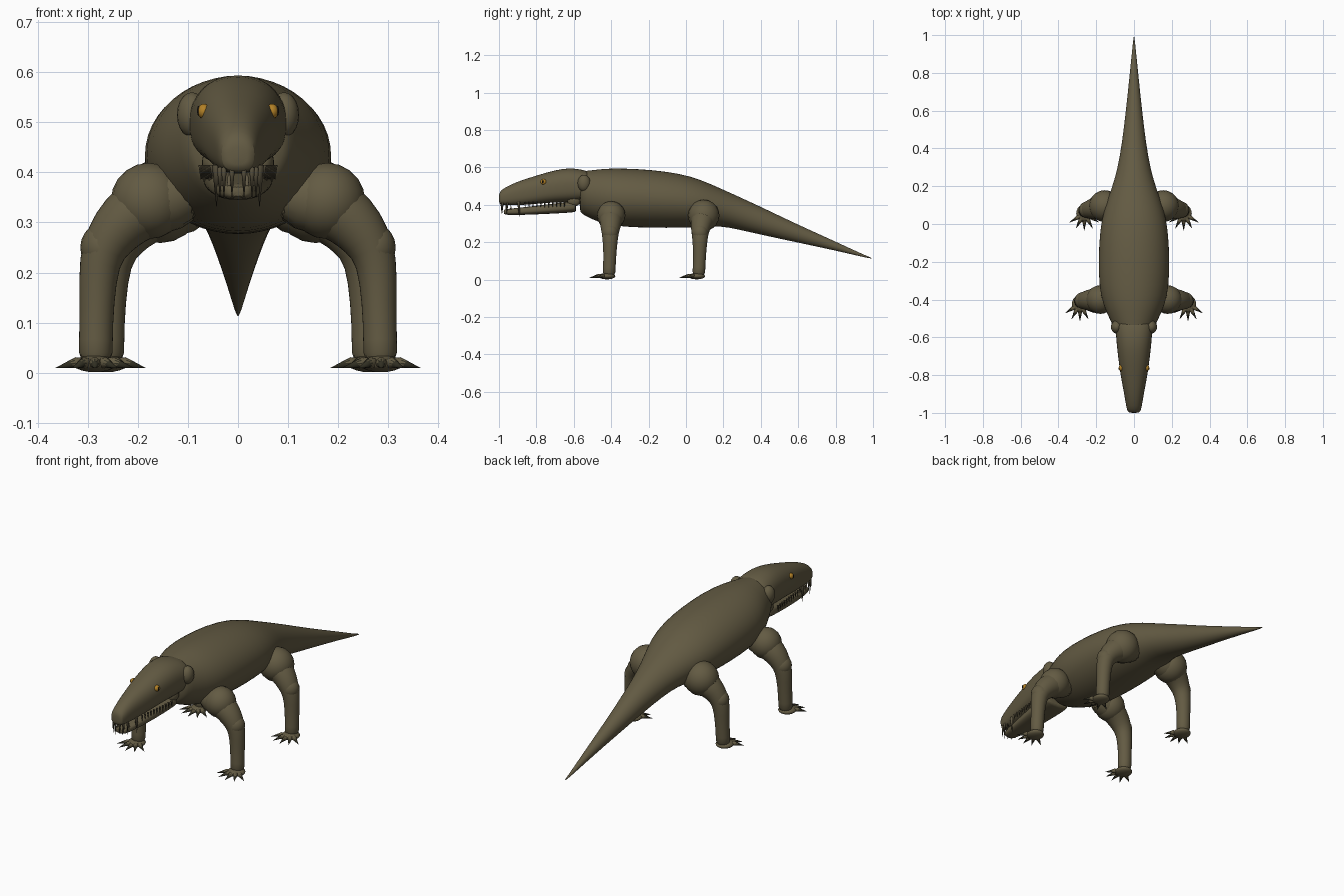
import bpy, bmesh, math
from mathutils import Vector, Matrix

if "Cube" in bpy.data.objects:
    bpy.data.objects.remove(bpy.data.objects["Cube"])


def material(name, rgb):
    m = bpy.data.materials.new(name)
    m.use_nodes = True
    m.diffuse_color = (*rgb, 1)
    m.node_tree.nodes["Principled BSDF"].inputs["Base Color"].default_value = (*rgb, 1)
    return m


SKIN = material("olive skin", (0.125, 0.104, 0.056))
TOOTH = material("dull tooth", (0.12, 0.10, 0.058))
CLAW = material("dark claw", (0.03, 0.028, 0.016))
AMBER = material("amber eye", (0.45, 0.22, 0.02))
BLACK = material("black", (0.012, 0.011, 0.01))


def finish(name, bm, mat, smooth=0):
    bmesh.ops.recalc_face_normals(bm, faces=bm.faces)
    me = bpy.data.meshes.new(name)
    bm.to_mesh(me)
    bm.free()
    me.materials.append(mat)
    ob = bpy.data.objects.new(name, me)
    bpy.context.collection.objects.link(ob)
    if smooth:
        sub = ob.modifiers.new("smooth", "SUBSURF")
        sub.levels = sub.render_levels = smooth
    bpy.ops.object.select_all(action="DESELECT")
    ob.select_set(True)
    bpy.context.view_layer.objects.active = ob
    bpy.ops.object.shade_smooth_by_angle(angle=math.radians(50))
    return ob


def bridge(bm, rings):
    n = len(rings[0])
    for a, b in zip(rings, rings[1:]):
        for i in range(n):
            j = (i + 1) % n
            bm.faces.new((a[i], a[j], b[j], b[i]))
    bm.faces.new(rings[0])
    bm.faces.new(rings[-1])


def power(v, e):
    return math.copysign(abs(v) ** e, v)


def loft(name, stations, square=1.0, flat=1.0, n=24):
    """Stations along y: (y, bottom, top, half width); flat squares the underside."""
    bm = bmesh.new()
    rings = []
    for y, lo, hi, w in stations:
        ring = []
        for i in range(n):
            a = math.tau * i / n
            c, s = math.cos(a), math.sin(a)
            e = square if s >= 0 else flat
            ring.append(bm.verts.new((w * power(c, e), y, (lo + hi) / 2 + (hi - lo) / 2 * power(s, e))))
        rings.append(ring)
    bridge(bm, rings)
    return finish(name, bm, SKIN, 1)


def tube(bm, path, n=16):
    """Round limb through (point, radius) pairs."""
    pts = [Vector(p) for p, r in path]
    rings = []
    for i, (p, r) in enumerate(path):
        t = (pts[min(i + 1, len(pts) - 1)] - pts[max(i - 1, 0)]).normalized()
        u = t.cross(Vector((0, 1, 0))).normalized()
        v = t.cross(u)
        rings.append([bm.verts.new(pts[i] + r * (u * math.cos(k * math.tau / n) + v * math.sin(k * math.tau / n)))
                      for k in range(n)])
    bridge(bm, rings)


def ball(bm, centre, radii, seg=20):
    bmesh.ops.create_uvsphere(bm, u_segments=seg, v_segments=seg // 2, radius=1,
                              matrix=Matrix.Translation(centre) @ Matrix.Diagonal((*radii, 1)))


def spike(bm, base, tip, r, seg=8):
    base, tip = Vector(base), Vector(tip)
    d = tip - base
    m = Matrix.Translation((base + tip) / 2) @ d.to_track_quat("Z", "Y").to_matrix().to_4x4()
    bmesh.ops.create_cone(bm, cap_ends=True, segments=seg, radius1=r, radius2=0, depth=d.length, matrix=m)


# Body and tail
loft("body_and_tail", [
    (-0.57, 0.37, 0.57, 0.085), (-0.56, 0.35, 0.58, 0.105), (-0.50, 0.32, 0.586, 0.13),
    (-0.43, 0.293, 0.595, 0.165), (-0.33, 0.28, 0.596, 0.187), (-0.18, 0.275, 0.588, 0.19),
    (-0.03, 0.275, 0.568, 0.182), (0.08, 0.28, 0.535, 0.16), (0.18, 0.287, 0.49, 0.122),
    (0.28, 0.267, 0.445, 0.09), (0.42, 0.235, 0.38, 0.065), (0.60, 0.197, 0.293, 0.043),
    (0.80, 0.155, 0.203, 0.022), (0.96, 0.117, 0.128, 0.006), (0.995, 0.112, 0.116, 0.001)])

# Head with blunt snout and flat palate
loft("skull", [
    (-1.0, 0.415, 0.45, 0.02), (-0.995, 0.402, 0.472, 0.034), (-0.97, 0.397, 0.492, 0.041),
    (-0.90, 0.397, 0.525, 0.052), (-0.82, 0.402, 0.55, 0.068), (-0.74, 0.41, 0.575, 0.08),
    (-0.66, 0.413, 0.594, 0.09), (-0.60, 0.415, 0.596, 0.095), (-0.54, 0.42, 0.585, 0.10),
    (-0.50, 0.45, 0.57, 0.09)], 0.9, 0.7)
loft("lower_jaw", [
    (-0.975, 0.352, 0.372, 0.02), (-0.965, 0.345, 0.377, 0.032), (-0.88, 0.345, 0.385, 0.047),
    (-0.76, 0.35, 0.40, 0.062), (-0.64, 0.356, 0.415, 0.07), (-0.595, 0.36, 0.42, 0.07),
    (-0.587, 0.365, 0.415, 0.065)], 0.6, 0.75)

for side, s in (("left", 1), ("right", -1)):
    # Cheek bulge, jaw hinge, eye and nostril
    bm = bmesh.new()
    ball(bm, (s * 0.092, -0.545, 0.515), (0.03, 0.035, 0.045))
    ball(bm, (s * 0.05, -0.60, 0.42), (0.022, 0.035, 0.03))
    finish(side + "_cheek", bm, SKIN)
    bm = bmesh.new()
    ball(bm, (s * 0.068, -0.762, 0.522), (0.013, 0.016, 0.015))
    finish(side + "_eye", bm, AMBER)
    bm = bmesh.new()
    ball(bm, (s * 0.079, -0.766, 0.523), (0.003, 0.004, 0.010), 10)
    ball(bm, (s * 0.027, -0.988, 0.452), (0.004, 0.004, 0.003), 10)
    finish(side + "_pupil_and_nostril", bm, BLACK)

    # Teeth: fangs, front teeth and a small row
    bm = bmesh.new()
    spike(bm, (s * 0.043, -0.895, 0.415), (s * 0.043, -0.89, 0.327), 0.009)
    for x, y in ((0.012, -0.985), (0.028, -0.98), (0.036, -0.955)):
        spike(bm, (s * x, y, 0.41), (s * x, y - 0.004, 0.345), 0.006)
    for x, y in ((0.018, -0.96), (0.03, -0.935)):
        spike(bm, (s * x, y, 0.365), (s * x, y - 0.004, 0.418), 0.005)
    for i in range(11):
        y = -0.86 + i * 0.021
        x = 0.052 + i * 0.0022
        spike(bm, (s * x, y, 0.415), (s * x, y, 0.383), 0.005)
    finish(side + "_teeth", bm, TOOTH)

    # Legs: (name, knee x, knee y, joint y, joint radius)
    for leg, kx, ky, jy, jr in (("front", 0.278, -0.405, -0.40, 0.076), ("hind", 0.255, 0.075, 0.095, 0.084)):
        jx = kx - 0.10
        bm = bmesh.new()
        tube(bm, [((s * (jx - 0.10), jy, 0.36), jr * 0.85), ((s * jx, jy, 0.34), jr * 0.9),
                  ((s * (jx + 0.05), (jy + ky) / 2, 0.305), 0.06), ((s * (kx - 0.02), ky, 0.265), 0.05),
                  ((s * kx, ky, 0.225), 0.042), ((s * (kx + 0.004), ky - 0.002, 0.14), 0.035),
                  ((s * (kx + 0.006), ky - 0.005, 0.06), 0.034), ((s * (kx + 0.006), ky - 0.008, 0.015), 0.036)])
        finish(f"{side}_{leg}_leg", bm, SKIN, 1)
        bm = bmesh.new()
        ball(bm, (s * jx, jy, 0.343), (jr, jr, jr))
        ball(bm, (s * (kx - 0.01), ky, 0.25), (0.047, 0.045, 0.05))
        finish(f"{side}_{leg}_joints", bm, SKIN)

        # Foot with five splayed toes
        fx, fy = kx + 0.008, ky - 0.018
        foot, claws = bmesh.new(), bmesh.new()
        ball(foot, (s * fx, fy, 0.018), (0.043, 0.045, 0.017))
        for k in range(-2, 3):
            a = k * math.radians(29)
            d = Vector((s * math.sin(a), -math.cos(a), 0))
            o = Vector((s * fx, fy, 0))
            lift = Vector((0, 0, 1))
            tube(foot, [(o + d * 0.02 + lift * 0.018, 0.011), (o + d * 0.045 + lift * 0.02, 0.011),
                        (o + d * 0.06 + lift * 0.017, 0.007)], 10)
            spike(claws, o + d * 0.05 + lift * 0.019, o + d * 0.094 + lift * 0.009, 0.0095)
        finish(f"{side}_{leg}_foot", foot, SKIN)
        finish(f"{side}_{leg}_claws", claws, CLAW)
